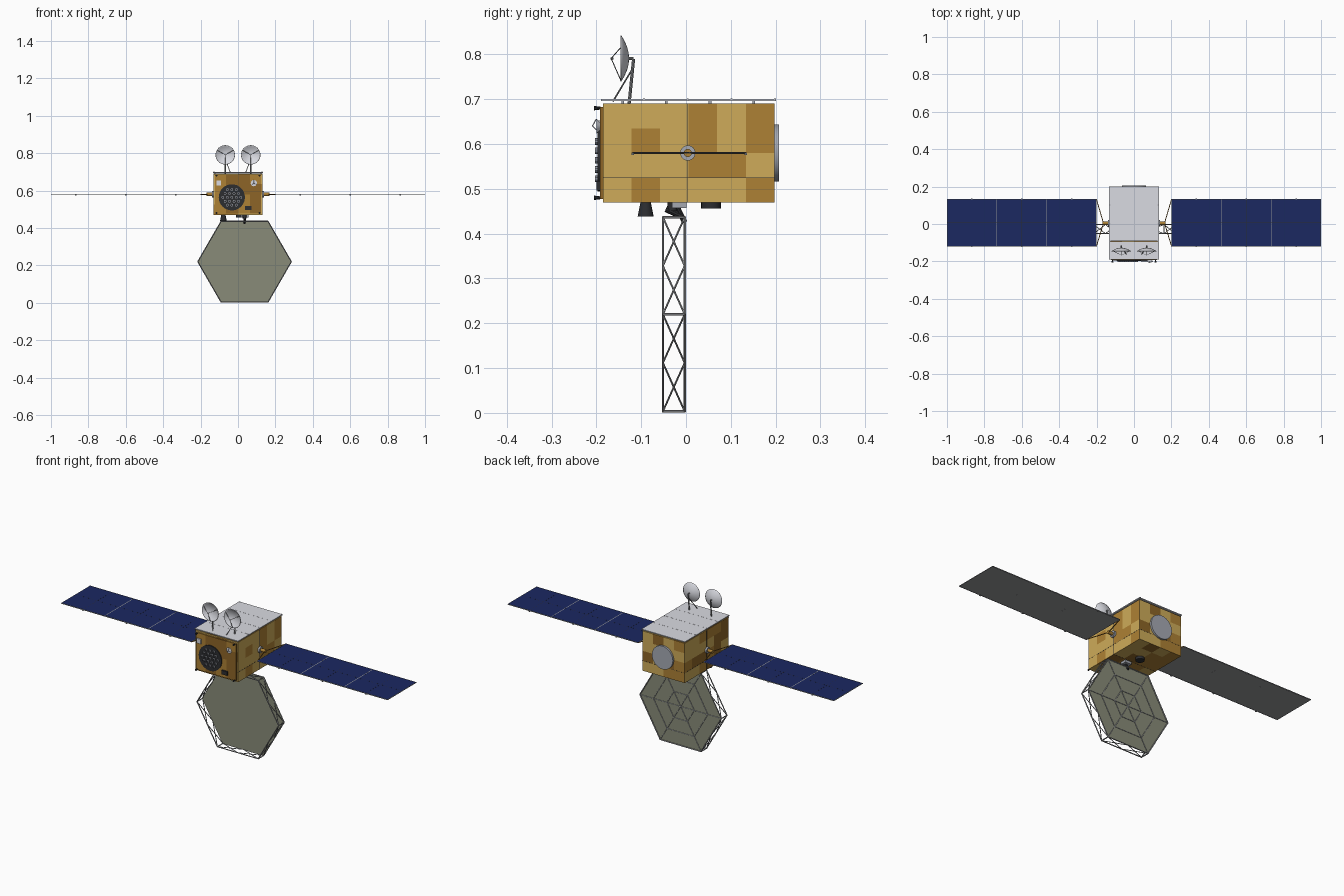
import bpy, bmesh, math, random
from mathutils import Vector, Matrix

cube = bpy.data.objects.get("Cube")
if cube:
    bpy.data.objects.remove(cube)
random.seed(4)


def material(name, rgb):
    m = bpy.data.materials.new(name)
    m.use_nodes = True
    m.diffuse_color = (*rgb, 1)
    m.node_tree.nodes["Principled BSDF"].inputs["Base Color"].default_value = (*rgb, 1)
    return m


GOLD = material("light gold foil", (0.62, 0.41, 0.10))
AMBER = material("dark gold foil", (0.42, 0.22, 0.035))
BRONZE = material("bronze foil", (0.27, 0.13, 0.02))
WHITE = material("radiator white", (0.70, 0.71, 0.76))
BLUE = material("solar blue", (0.011, 0.021, 0.12))
BACK = material("panel back grey", (0.30, 0.31, 0.32))
MESH = material("reflector mesh", (0.25, 0.26, 0.19))
STRUT = material("strut grey", (0.29, 0.30, 0.31))
METAL = material("metal grey", (0.38, 0.40, 0.45))
DARK = material("dark fittings", (0.025, 0.026, 0.03))


def finish(name, bm, *mats):
    me = bpy.data.meshes.new(name)
    bm.normal_update()
    bm.to_mesh(me)
    bm.free()
    for m in mats:
        me.materials.append(m)
    for p in me.polygons:
        p.use_smooth = True
    me.set_sharp_from_angle(angle=math.radians(35))
    ob = bpy.data.objects.new(name, me)
    bpy.context.collection.objects.link(ob)
    return ob


def box(bm, centre, size):
    mat = Matrix.Translation(centre) @ Matrix.Diagonal((*size, 1))
    bmesh.ops.create_cube(bm, size=1, matrix=mat)


def rod(bm, a, b, r, r2=None, seg=6):
    a, b = Vector(a), Vector(b)
    d = b - a
    mat = Matrix.Translation((a + b) / 2) @ d.to_track_quat("Z", "Y").to_matrix().to_4x4()
    bmesh.ops.create_cone(bm, cap_ends=True, segments=seg, radius1=r,
                          radius2=r if r2 is None else r2, depth=d.length, matrix=mat)


def slice_grid(bm, cuts):
    for axis, lo, hi, n in cuts:
        for k in range(1, n):
            co, no = Vector(), Vector()
            co[axis], no[axis] = lo + (hi - lo) * k / n, 1
            bmesh.ops.bisect_plane(bm, geom=bm.verts[:] + bm.edges[:] + bm.faces[:],
                                   plane_co=co, plane_no=no)
    bm.normal_update()


def single(name, mat, shape, *args, **kw):
    bm = bmesh.new()
    shape(bm, *args, **kw)
    return finish(name, bm, mat)


# Foil covered body, cut into square tiles
X, Y0, Y1, Z0, Z1 = 0.13, -0.185, 0.197, 0.47, 0.69
YC, ZC = (Y0 + Y1) / 2, (Z0 + Z1) / 2
bm = bmesh.new()
box(bm, (0, YC, ZC), (2 * X, Y1 - Y0, Z1 - Z0))
slice_grid(bm, ((0, -X, X, 4), (1, Y0, Y1, 6), (2, Z0, Z1, 4)))
left_dark = {(1, 0), (5, 0), (3, 1), (4, 1), (1, 2), (3, 2), (5, 2), (3, 3), (5, 3)}
for f in bm.faces:
    c = f.calc_center_median()
    tile = (int((c.y - Y0) / (Y1 - Y0) * 6), int((c.z - Z0) / (Z1 - Z0) * 4))
    if f.normal.x > 0.5:
        f.material_index = int(tile in left_dark)
    else:
        f.material_index = random.choices((0, 1, 2), (45, 40, 15))[0]
finish("body", bm, GOLD, AMBER, BRONZE)

bm = bmesh.new()
box(bm, (0, YC, 0.525), (2 * X + 0.001, Y1 - Y0 + 0.001, 0.001))
box(bm, (0, 0.004, ZC), (2 * X + 0.001, 0.001, Z1 - Z0 + 0.001))
finish("foil_seams", bm, DARK)

# Front panel and its instruments
bm = bmesh.new()
box(bm, (0, -0.188, ZC), (0.245, 0.008, 0.205))
slice_grid(bm, ((0, -X, X, 4), (2, Z0, Z1, 4)))
for f in bm.faces:
    f.material_index = int(f.calc_center_median().x > -X / 2 and random.random() < 0.6)
finish("front_panel", bm, AMBER, BRONZE)
AX, AZ = -0.033, 0.564
single("antenna_plate", DARK, rod, (AX, -0.186, AZ), (AX, -0.197, AZ), 0.07, seg=32)
bm = bmesh.new()
cups = bmesh.new()
for i in range(-2, 3):
    for j in range(-2, 3):
        if abs(i + j) <= 2:
            x, z = AX + 0.024 * (i + j / 2), AZ + 0.024 * j * 0.866
            rod(bm, (x, -0.196, z), (x, -0.203, z), 0.0075, seg=10)
            rod(cups, (x, -0.2, z), (x, -0.2035, z), 0.005, seg=10)
finish("antenna_cups", bm, METAL)
finish("antenna_cup_centres", cups, DARK)
single("sensor_box", WHITE, box, (-0.103, -0.194, 0.64), (0.026, 0.008, 0.026))
single("camera_box", DARK, box, (0.055, -0.194, 0.507), (0.034, 0.012, 0.022))
bm = bmesh.new()
rod(bm, (0.085, -0.19, 0.64), (0.085, -0.2, 0.64), 0.007, 0.017, 16)
for k in range(3):
    a = math.radians(90 + 120 * k)
    rod(bm, (0.085 + 0.016 * math.cos(a), -0.2, 0.64 + 0.016 * math.sin(a)),
        (0.085, -0.209, 0.64), 0.0012)
finish("small_front_dish", bm, WHITE)
bm = bmesh.new()
for sx in (-1, 1):
    for z in (0.48, 0.68):
        rod(bm, (sx * 0.115, -0.19, z), (sx * 0.115, -0.205, z), 0.003, 0.005, 10)
finish("corner_thrusters", bm, DARK)

# Rear disc
single("rear_disc", METAL, rod, (0, 0.195, 0.58), (0, 0.207, 0.58), 0.064, seg=40)

# Top radiator in four strips on short posts
bm = bmesh.new()
posts = bmesh.new()
for k in range(4):
    y = -0.19 + 0.0975 * (k + 0.5)
    box(bm, (0, y, 0.698), (0.266, 0.0967, 0.005))
    for sx in (-1, 1):
        box(posts, (sx * 0.122, y, 0.693), (0.006, 0.006, 0.008))
        box(posts, (sx * 0.128, y + 0.0475, 0.6985), (0.005, 0.004, 0.006))
finish("radiator", bm, WHITE)
finish("radiator_posts", posts, METAL)

# Pair of steerable dishes
for side, s in (("right", -1), ("left", 1)):
    cx, cz, rim = s * 0.068, 0.791, -0.145
    bm = bmesh.new()
    rings = [bm.verts.new((0.052 * t, 0, 0.018 * (1 - t * t))) for t in (0, .25, .5, .75, .9, 1)]
    edges = [bm.edges.new(p) for p in zip(rings, rings[1:])]
    bmesh.ops.spin(bm, geom=rings + edges, cent=(0, 0, 0), axis=(0, 0, 1),
                   angle=math.tau, steps=32)
    bmesh.ops.remove_doubles(bm, verts=bm.verts, dist=0.0002)
    bmesh.ops.transform(bm, verts=bm.verts, matrix=Matrix.Translation((cx, rim, cz))
                        @ Matrix.Rotation(-math.pi / 2, 4, "X"))
    bmesh.ops.recalc_face_normals(bm, faces=bm.faces)
    ob = finish(side + "_dish", bm, WHITE)
    mod = ob.modifiers.new("thickness", "SOLIDIFY")
    mod.thickness = 0.002

    bm = bmesh.new()
    for k in range(3):
        a = math.radians(-90 + 120 * k)
        rod(bm, (cx + 0.05 * math.cos(a), rim, cz + 0.05 * math.sin(a)),
            (cx, -0.167, cz), 0.0011)
    rod(bm, (cx, -0.168, cz), (cx, -0.162, cz), 0.0025, seg=8)
    rod(bm, (cx, -0.127, 0.69), (cx, -0.117, 0.79), 0.0035, seg=8)
    rod(bm, (cx, -0.117, cz), (cx, -0.129, cz), 0.003, seg=8)
    rod(bm, (s * 0.04, -0.163, 0.695), (cx, -0.12, 0.767), 0.002)
    finish(side + "_dish_mast", bm, STRUT)

# Solar wings
WY, WZ, HALF = 0.007, 0.58, 0.126
for side, s in (("right", -1), ("left", 1)):
    panels, frame, grid, knobs = (bmesh.new() for _ in range(4))
    for k in range(3):
        x0 = 0.2 + 0.2667 * k
        mid = s * (x0 + 0.1333)
        box(panels, (mid, WY, WZ), (0.263, 2 * HALF - 0.004, 0.003))
        box(grid, (mid, WY, WZ + 0.0014), (0.0008, 2 * HALF - 0.004, 0.0006))
        for x in (x0 + 0.001, x0 + 0.2657):
            box(frame, (s * x, WY, WZ), (0.002, 2 * HALF, 0.0032))
        for sy in (-1, 1):
            box(frame, (mid, WY + sy * HALF, WZ), (0.2667, 0.002, 0.0032))
            box(knobs, (mid, WY + sy * HALF, WZ - 0.002), (0.008, 0.006, 0.006))
    box(grid, (s * 0.6, WY, WZ + 0.0014), (0.8, 0.0008, 0.0006))
    panels.normal_update()
    for f in panels.faces:
        f.material_index = 0 if f.normal.z > 0.5 else 1
    finish(side + "_solar_panels", panels, BLUE, BACK)
    finish(side + "_panel_frames", frame, BACK)
    finish(side + "_cell_lines", grid, DARK)
    finish(side + "_panel_hinges", knobs, STRUT)

    # Drive hub and yoke
    single(side + "_drive_ring", METAL, rod, (s * 0.128, 0.004, WZ), (s * 0.14, 0.004, WZ),
           0.017, seg=24)
    single(side + "_drive_shaft", AMBER, rod, (s * 0.138, 0.004, WZ), (s * 0.168, 0.004, WZ),
           0.009, seg=16)
    bm = bmesh.new()
    for sy in (-1, 1):
        rod(bm, (s * 0.163, 0.004, WZ), (s * 0.201, WY + sy * HALF, WZ), 0.0025)
    finish(side + "_yoke", bm, BRONZE)

# Underside fittings
bm = bmesh.new()
rod(bm, (-0.078, -0.09, 0.438), (-0.078, -0.09, 0.472), 0.018, 0.011, 20)
finish("main_thruster", bm, DARK)
single("earth_sensor", DARK, rod, (0.01, 0.056, 0.456), (0.01, 0.056, 0.472), 0.022, seg=20)
single("boom_base", METAL, box, (0.035, -0.015, 0.464), (0.04, 0.032, 0.014))
bm = bmesh.new()
rod(bm, (0.035, -0.045, 0.455), (0.035, -0.012, 0.44), 0.007, seg=10)
rod(bm, (0.035, -0.03, 0.472), (0.035, -0.03, 0.45), 0.011, seg=12)
rod(bm, (0.035, -0.02, 0.46), (0.035, -0.003, 0.425), 0.006, seg=10)
finish("reflector_boom", bm, DARK)

# Hexagonal reflector with a braced ring truss
RX, RZ, RR, FRONT, REAR = 0.035, 0.22, 0.25, -0.0515, -0.003


def hexpoint(k, r, y):
    a = math.radians(60 * k)
    return Vector((RX + r * math.cos(a), y, RZ + r * math.sin(a)))


bm = bmesh.new()
face = bm.faces.new([bm.verts.new(hexpoint(k, RR, -0.006)) for k in range(6)])
bmesh.ops.solidify(bm, geom=[face], thickness=0.002)
bmesh.ops.recalc_face_normals(bm, faces=bm.faces)
finish("reflector", bm, MESH)

ring, spider = bmesh.new(), bmesh.new()
for k in range(6):
    f0, f1, b0, b1 = (hexpoint(k + i, RR, y) for y in (FRONT, REAR) for i in (0, 1))
    fm, bmid = (f0 + f1) / 2, (b0 + b1) / 2
    for a, b in ((f0, f1), (b0, b1), (f0, b0)):
        rod(ring, a, b, 0.003)
    for a, b in ((f0, bmid), (b0, fm), (fm, b1), (bmid, f1)):
        rod(ring, a, b, 0.0021)
    # Spider lines across the rear
    rod(spider, hexpoint(0, 0, REAR), b0, 0.0016)
    for t in (1 / 3, 2 / 3):
        rod(spider, hexpoint(k, RR * t, REAR), hexpoint(k + 1, RR * t, REAR), 0.0016)
finish("reflector_truss", ring, STRUT)
finish("reflector_spider", spider, METAL)
